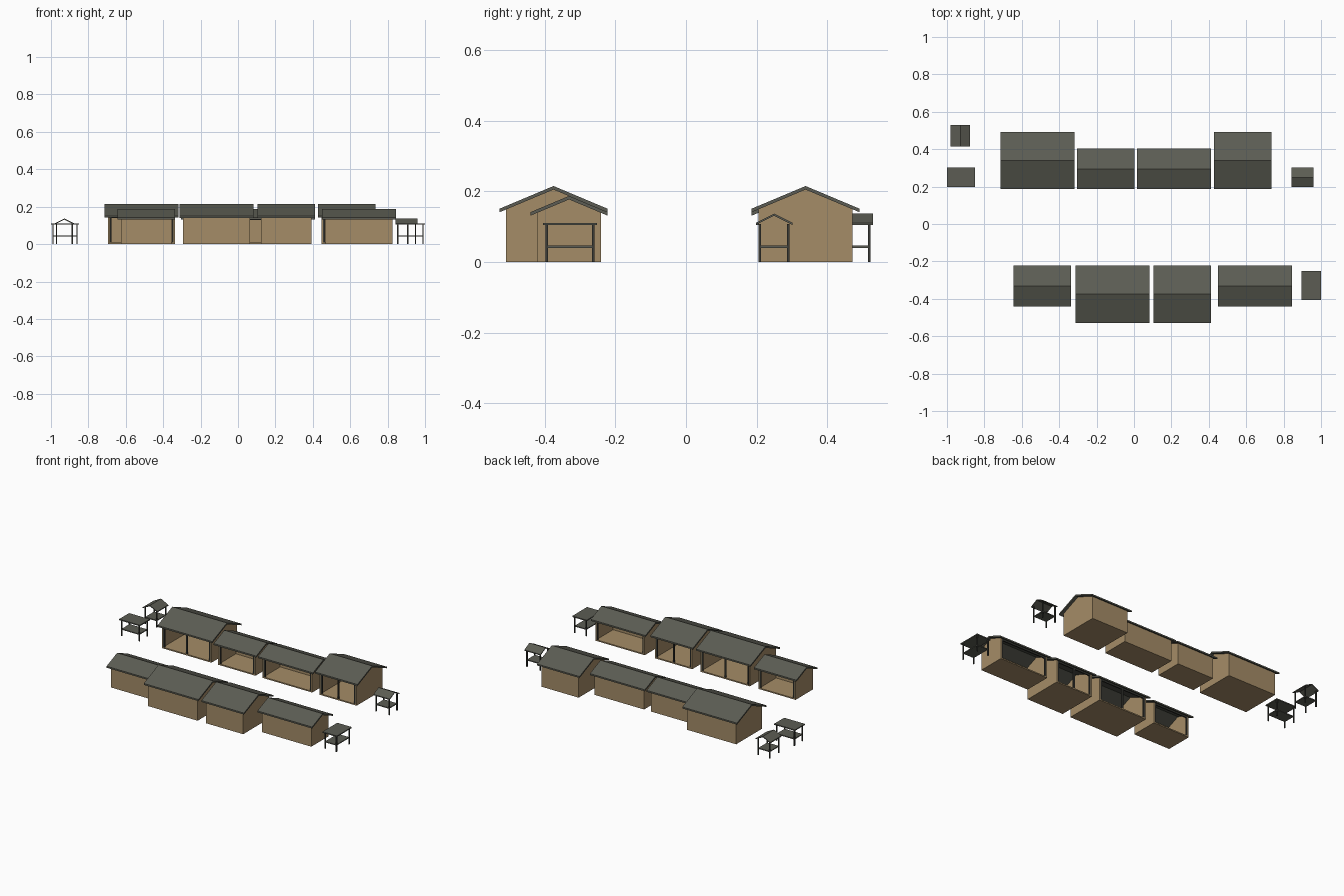
import bpy, bmesh

if "Cube" in bpy.data.objects:
    bpy.data.objects.remove(bpy.data.objects["Cube"])


def material(name, rgb):
    m = bpy.data.materials.new(name)
    m.diffuse_color = [(c / 255) ** 2.2 for c in rgb] + [1.0]
    m.use_nodes = True
    m.node_tree.nodes["Principled BSDF"].inputs["Base Color"].default_value = m.diffuse_color
    return m


WALL = material("tan plaster", (163, 139, 103))
ROOF = material("grey green roofing", (92, 93, 84))
POST = material("dark timber", (62, 63, 58))
SLOPE = 0.42


def finish(bm, name, mat):
    bmesh.ops.recalc_face_normals(bm, faces=bm.faces)
    me = bpy.data.meshes.new(name)
    bm.to_mesh(me)
    bm.free()
    me.materials.append(mat)
    ob = bpy.data.objects.new(name, me)
    bpy.context.collection.objects.link(ob)
    return ob


def box(name, mat, x0, x1, y0, y1, z0, z1):
    bm = bmesh.new()
    bmesh.ops.create_cube(bm, size=1)
    for v in bm.verts:
        v.co.x = x1 if v.co.x > 0 else x0
        v.co.y = y1 if v.co.y > 0 else y0
        v.co.z = z1 if v.co.z > 0 else z0
    return finish(bm, name, mat)


def prism(name, mat, profile, a0, a1, axis="x"):
    """Extrude a (side, z) profile along the x or y axis."""
    bm = bmesh.new()
    rings = []
    for a in (a0, a1):
        rings.append([bm.verts.new((a, s, z) if axis == "x" else (s, a, z))
                      for s, z in profile])
    n = len(profile)
    for i in range(n):
        j = (i + 1) % n
        bm.faces.new((rings[0][i], rings[0][j], rings[1][j], rings[1][i]))
    for r in rings:
        bm.faces.new(r)
    return finish(bm, name, mat)


def gable_roof(name, s0, s1, a0, a1, ridge, slope, thick, axis="x"):
    mid, half = (s0 + s1) / 2, (s1 - s0) / 2
    eave = ridge - slope * half
    prism(name, ROOF, [(s0, eave), (mid, ridge), (s1, eave),
                       (s1, eave - thick), (mid, ridge - thick), (s0, eave - thick)],
          a0, a1, axis)


def shop(label, x0, x1, y0, y1, ridge, open_dir, middle_post):
    """Open-fronted hall; the extents given are those of the roof."""
    over, t, thick = 0.019, 0.008, 0.010
    gable_roof(label + "_roof", y0, y1, x0, x1, ridge, SLOPE, thick)
    wx0, wx1, wy0, wy1 = x0 + over, x1 - over, y0 + over, y1 - over
    mid = (y0 + y1) / 2
    peak = ridge - thick
    top = peak - SLOPE * (wy1 - mid)
    # floor slab and gabled end walls
    box(label + "_floor", WALL, wx0, wx1, wy0, wy1, 0, 0.008)
    gable = [(wy0, 0), (wy1, 0), (wy1, top), (mid, peak), (wy0, top)]
    prism(label + "_left_wall", WALL, gable, wx0, wx0 + t)
    prism(label + "_right_wall", WALL, gable, wx1 - t, wx1)
    # closed rear wall and the line of the open front
    rear, front = (wy1, wy0) if open_dir < 0 else (wy0, wy1)
    r = sorted((rear, rear + open_dir * t))
    box(label + "_rear_wall", WALL, wx0, wx1, r[0], r[1], 0, top)
    f = sorted((front, front - open_dir * 0.009))
    box(label + "_front_beam", POST, wx0 + t, wx1 - t, f[0], f[1], top - 0.01, top)
    posts = [wx0 + t + 0.005, wx1 - t - 0.005]
    if middle_post:
        posts.append((wx0 + wx1) / 2)
    for i, px in enumerate(posts):
        box(f"{label}_post_{i + 1}", POST, px - 0.0045, px + 0.0045,
            f[0], f[1], 0.008, top - 0.01)


def stall(label, x0, x1, y0, y1, ridge_axis=None):
    """Market stall: four posts, a table and a flat or gabled roof."""
    w, inset, top = 0.0035, 0.011, 0.105
    for i, px in enumerate((x0 + inset, x1 - inset)):
        for j, py in enumerate((y0 + inset, y1 - inset)):
            box(f"{label}_post_{i}{j}", POST, px - w, px + w, py - w, py + w, 0, top + 0.003)
    box(label + "_table", ROOF, x0 + inset, x1 - inset, y0 + inset, y1 - inset, 0.040, 0.046)
    if ridge_axis == "x":
        gable_roof(label + "_roof", y0, y1, x0, x1, 0.137, 0.5, 0.006, "x")
    elif ridge_axis == "y":
        gable_roof(label + "_roof", x0, x1, y0, y1, 0.137, 0.5, 0.006, "y")
    else:
        box(label + "_roof", ROOF, x0, x1, y0, y1, top - 0.001, top + 0.006)


# rear row, open toward the street (-y)
for i, (x0, x1, big) in enumerate([(-0.713, -0.317, True), (-0.306, 0.002, False),
                                   (0.015, 0.413, False), (0.428, 0.735, True)]):
    shop(f"rear_shop_{i + 1}", x0, x1, 0.186, 0.491 if big else 0.404,
         0.215 if big else 0.187, -1, big)

# front row, open toward the street (+y)
for i, (x0, x1, big) in enumerate([(-0.644, -0.337, False), (-0.313, 0.083, True),
                                   (0.105, 0.413, True), (0.449, 0.845, False)]):
    shop(f"front_shop_{i + 1}", x0, x1, -0.528 if big else -0.440, -0.222,
         0.215 if big else 0.187, 1, big)

# market stalls at both ends of the street
stall("rear_left_stall", -0.981, -0.876, 0.415, 0.530, "y")
stall("left_stall", -1.0, -0.85, 0.198, 0.301)
stall("right_stall", 0.843, 0.960, 0.198, 0.301, "x")
stall("front_right_stall", 0.896, 1.0, -0.405, -0.252)
